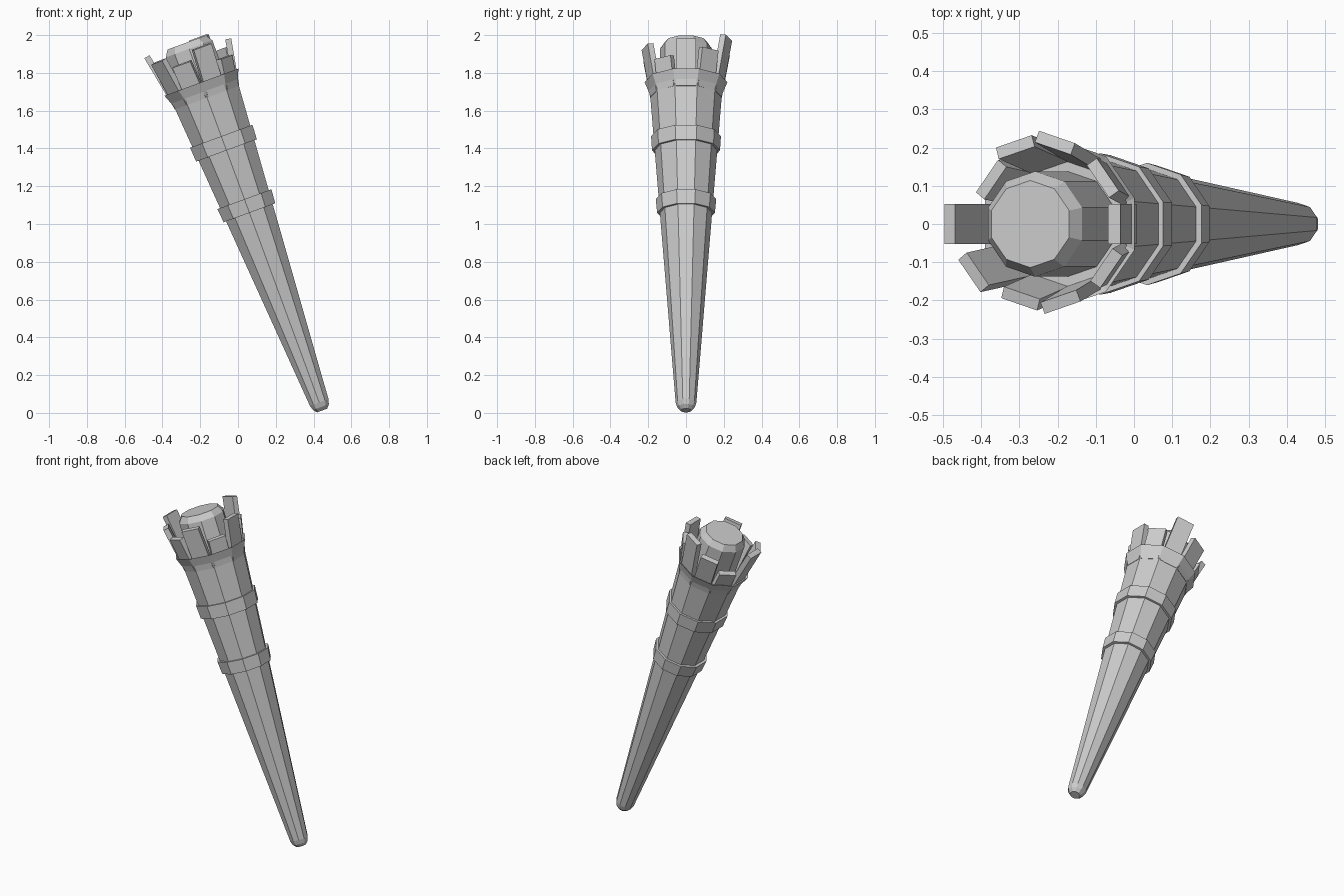
import bpy, bmesh, math
from mathutils import Matrix, Vector

if "Cube" in bpy.data.objects:
    bpy.data.objects.remove(bpy.data.objects["Cube"])

SIDES = 10
# the torch leans to the left around the centre of its foot
LEAN = Matrix.Translation((0.43, 0, 0.055)) @ Matrix.Rotation(math.radians(-20.2), 4, 'Y')


def finish(bm, name):
    bmesh.ops.recalc_face_normals(bm, faces=bm.faces[:])
    me = bpy.data.meshes.new(name)
    bm.to_mesh(me)
    bm.free()
    ob = bpy.data.objects.new(name, me)
    bpy.context.collection.objects.link(ob)
    ob.matrix_world = LEAN
    return ob


def lathe(name, profile, closed=False):
    """Ten-sided turned part from (radius, height) points."""
    bm = bmesh.new()
    rings = []
    for r, h in profile:
        angles = [math.tau * (i + 0.5) / SIDES for i in range(SIDES)]
        rings.append([bm.verts.new((r * math.cos(a), r * math.sin(a), h)) for a in angles])
    pairs = list(zip(rings, rings[1:]))
    if closed:
        pairs.append((rings[-1], rings[0]))
    else:
        bm.faces.new(rings[0])
        bm.faces.new(rings[-1])
    for a, b in pairs:
        for i in range(SIDES):
            j = (i + 1) % SIDES
            bm.faces.new((a[i], a[j], b[j], b[i]))
    return finish(bm, name)


# tapered handle with rounded foot, flared rim and shallow cup
lathe("handle", [(0.03, -0.045), (0.047, -0.026), (0.055, 0.0), (0.19, 1.735),
                 (0.219, 1.807), (0.188, 1.79), (0.175, 1.75)])

# two binding bands
lathe("lower_band", [(0.135, 1.07), (0.153, 1.07), (0.160, 1.147), (0.14, 1.147)], True)
lathe("upper_band", [(0.16, 1.422), (0.180, 1.422), (0.185, 1.502), (0.165, 1.502)], True)

# bevelled core in the cup
lathe("core", [(0.138, 1.70), (0.138, 1.995), (0.114, 2.031)])

# crown of uneven slats, one per side, splayed outward
TOPS = [1.97, 1.93, 2.03, 1.965, 1.89, 2.03, 1.985, 1.93, 1.98, 1.885]
FOOT, SPLAY = 1.72, math.radians(10.5)
for k, top in enumerate(TOPS):
    length = (top - FOOT) / math.cos(SPLAY)
    bm = bmesh.new()
    bmesh.ops.create_cube(bm, size=1)
    bmesh.ops.scale(bm, vec=(0.032, 0.105, length), verts=bm.verts)
    bmesh.ops.translate(bm, vec=(-0.016, 0, length / 2), verts=bm.verts)
    place = (Matrix.Rotation(math.tau * k / SIDES, 4, 'Z')
             @ Matrix.Translation(Vector((0.182, 0, FOOT)))
             @ Matrix.Rotation(SPLAY, 4, 'Y'))
    bmesh.ops.transform(bm, matrix=place, verts=bm.verts)
    finish(bm, f"crown_slat_{k + 1}")
